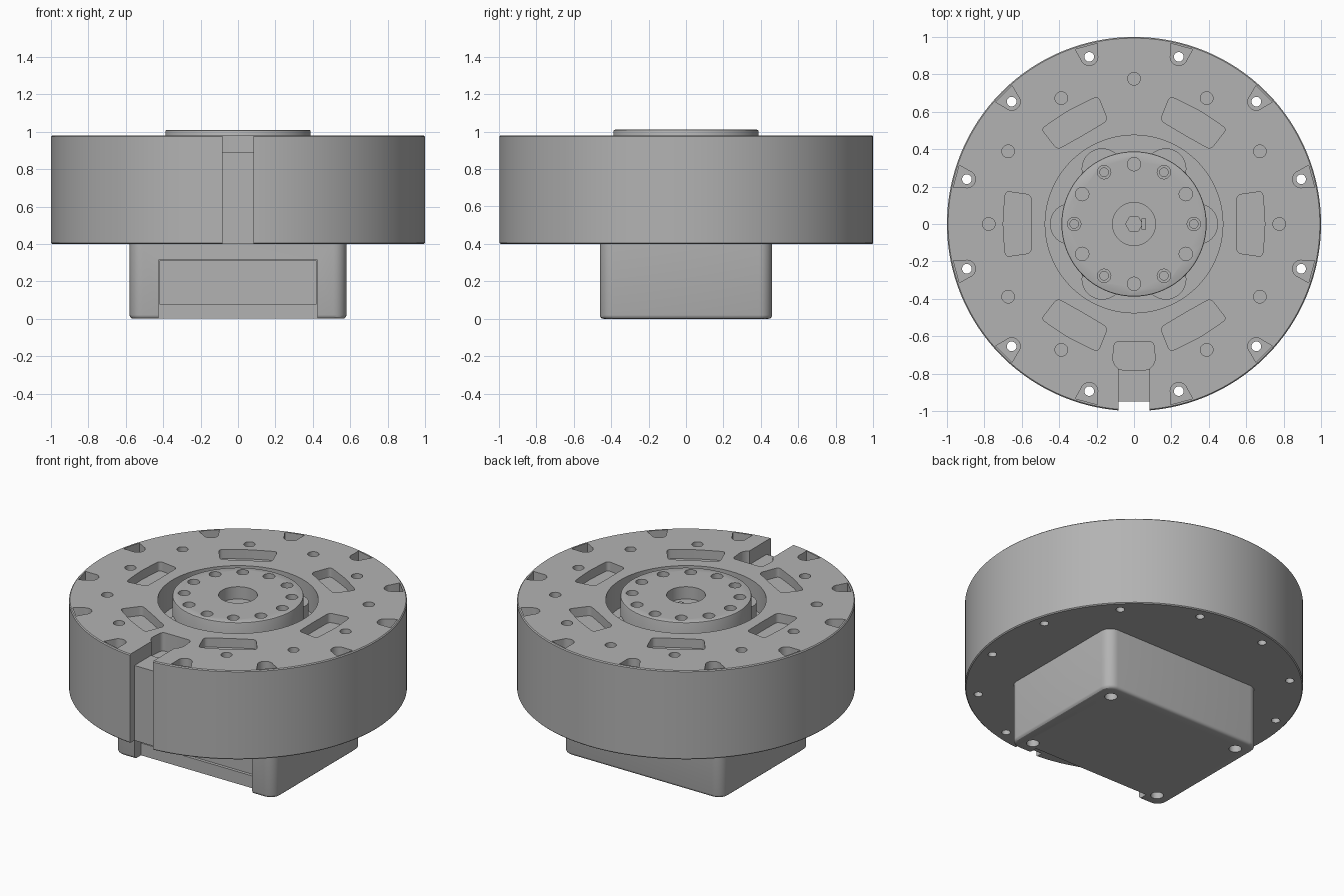
import bpy, bmesh, math
from math import cos, sin, pi, radians

if "Cube" in bpy.data.objects:
    bpy.data.objects.remove(bpy.data.objects["Cube"])

grey = bpy.data.materials.new("machined_grey")
grey.diffuse_color = (0.45, 0.45, 0.45, 1)
grey.use_nodes = True
grey.node_tree.nodes["Principled BSDF"].inputs["Base Color"].default_value = grey.diffuse_color


def prism(bm, pts, z0, z1):
    """Extrude a counter-clockwise outline from z0 to z1."""
    lo = [bm.verts.new((x, y, z0)) for x, y in pts]
    hi = [bm.verts.new((x, y, z1)) for x, y in pts]
    bm.faces.new(lo[::-1])
    bm.faces.new(hi)
    n = len(pts)
    for i in range(n):
        j = (i + 1) % n
        bm.faces.new((lo[i], lo[j], hi[j], hi[i]))


def circle(r, cx=0, cy=0, n=24):
    return [(cx + r * cos(2 * pi * i / n), cy + r * sin(2 * pi * i / n)) for i in range(n)]


def polar_circle(r, dist, deg, n=20):
    return circle(r, dist * cos(radians(deg)), dist * sin(radians(deg)), n)


def turn(pts, deg):
    c, s = cos(radians(deg)), sin(radians(deg))
    return [(x * c - y * s, x * s + y * c) for x, y in pts]


def rounded(pts, r, n=4):
    """Round every corner of an outline."""
    out = []
    for i, p in enumerate(pts):
        ends = []
        for q in (pts[i - 1], pts[(i + 1) % len(pts)]):
            d = math.hypot(q[0] - p[0], q[1] - p[1])
            ends.append((p[0] + (q[0] - p[0]) * r / d, p[1] + (q[1] - p[1]) * r / d))
        a, b = ends
        for k in range(n + 1):
            t = k / n
            out.append(tuple((1 - t) ** 2 * a[m] + 2 * t * (1 - t) * p[m] + t * t * b[m] for m in (0, 1)))
    return out


def rect(x0, y0, x1, y1):
    return [(x0, y0), (x1, y0), (x1, y1), (x0, y1)]


def make(name, prisms):
    bm = bmesh.new()
    for p in prisms:
        prism(bm, *p)
    me = bpy.data.meshes.new(name)
    bm.to_mesh(me)
    bm.free()
    me.materials.append(grey)
    ob = bpy.data.objects.new(name, me)
    bpy.context.collection.objects.link(ob)
    return ob


def bake(ob):
    dg = bpy.context.evaluated_depsgraph_get()
    me = bpy.data.meshes.new_from_object(ob.evaluated_get(dg))
    ob.modifiers.clear()
    ob.data = me


def cut(ob, prisms):
    """Subtract a set of separate prisms."""
    tool = make("cutter", prisms)
    tool.hide_render = True
    mod = ob.modifiers.new("cut", 'BOOLEAN')
    mod.operation, mod.solver, mod.object = 'DIFFERENCE', 'EXACT', tool
    bake(ob)
    bpy.data.objects.remove(tool)


def bevel(ob, width, test, segments=3):
    """Bevel the edges that pass a test on their two end points."""
    bm = bmesh.new()
    bm.from_mesh(ob.data)
    edges = [e for e in bm.edges if test(e.verts[0].co, e.verts[1].co)]
    bmesh.ops.bevel(bm, geom=edges, offset=width, segments=segments, profile=0.5, affect='EDGES')
    bm.to_mesh(ob.data)
    bm.free()


def finish(ob):
    bpy.ops.object.select_all(action='DESELECT')
    ob.select_set(True)
    bpy.context.view_layer.objects.active = ob
    bpy.ops.object.shade_smooth_by_angle(angle=radians(30))


TOP = 0.98

# Round housing with a softened rim
housing = make("housing", [(circle(1, n=128), 0.4, TOP)])
bevel(housing, 0.006, lambda a, b: abs(a.z - b.z) < 1e-4, 1)

# Ring gap around the hub
cut(housing, [(circle(0.475, n=96), 0.80, 1.1)])

# Rim screw pockets, then their through holes
pocket = [(0.983, 0.062), (0.925, 0.046)]
pocket += [(0.925 + 0.046 * cos(radians(a)), 0.046 * sin(radians(a))) for a in range(105, 256, 15)]
pocket += [(0.925, -0.046), (0.983, -0.062)]
cut(housing, [(turn(pocket, 15 + 30 * k), 0.91, 1.1) for k in range(12)])
cut(housing, [(polar_circle(0.026, 0.925, 15 + 30 * k), 0.3, 1.1) for k in range(12)])

# Blind holes and curved windows in the top face
cut(housing, [(polar_circle(0.034, 0.777, 30 * k), 0.90, 1.1) for k in range(12) if k != 9])
arc = [radians(a) for a in (-14.5, -7, 0, 7, 14.5)]
window = [(0.55, -0.155), (0.70 * cos(arc[0]) + 0.01, -0.175)]
window += [(0.70 * cos(a), 0.70 * sin(a)) for a in arc[1:-1]]
window += [(0.70 * cos(arc[0]) + 0.01, 0.175), (0.55, 0.155), (0.563 - 0.015, 0)]
window = rounded(window, 0.025)
cut(housing, [(turn(window, 60 * k), 0.92, 1.1) for k in range(6)])

# Cable slot: side groove, top channel, wider end pocket
cut(housing, [(rect(-0.083, -1.1, 0.083, -0.95), 0.3, 1.1)])
cut(housing, [(rect(-0.083, -1.0, 0.083, -0.70), 0.89, 1.1)])
end_pocket = [(-0.083, -0.78), (0.083, -0.78), (0.115, -0.735), (0.105, -0.63), (-0.105, -0.63), (-0.115, -0.735)]
cut(housing, [(rounded(end_pocket, 0.025), 0.86, 1.1)])
finish(housing)

# Lugs in the gap, under the hub
lugs = make("gap_lugs", [(polar_circle(0.11, 0.34, 60 * k, 32), 0.79, 0.90) for k in range(6)])
finish(lugs)

# Output hub with bolt circle and centre bore
hub = make("hub", [(circle(0.388, n=96), 0.79, 1.01)])
bevel(hub, 0.008, lambda a, b: min(a.z, b.z) > 1.0, 2)
cut(hub, [(circle(0.115, n=48), 0.93, 1.1)]
    + [(polar_circle(0.036, 0.32, 30 * k), 0.95, 1.1) for k in range(12)])
cut(hub, [(polar_circle(0.023, 0.32, 60 * k), 0.88, 1.1) for k in range(6)]
    + [(circle(0.045, n=6), 0.88, 1.1)])
finish(hub)

# Key beside the hexagon socket
key = make("socket_key", [(rect(0.04, -0.03, 0.065, 0.03), 0.92, 0.94)])
finish(key)

# Lower box with rounded corners
box = make("base_box", [(rect(-0.58, -0.46, 0.58, 0.46), 0, 0.41)])
bevel(box, 0.07, lambda a, b: abs(a.z - b.z) > 0.1, 6)
bevel(box, 0.02, lambda a, b: max(a.z, b.z) < 0.01, 3)

# Front recess with a shallow panel, and corner screw holes
cut(box, [(rect(-0.425, -0.6, 0.425, -0.395), -0.1, 0.315)])
cut(box, [(rect(-0.42, -0.6, 0.42, -0.375), 0.08, 0.31)])
cut(box, [(circle(0.038, sx * 0.48, sy * 0.36), -0.1, 0.1) for sx in (-1, 1) for sy in (-1, 1)])
finish(box)
